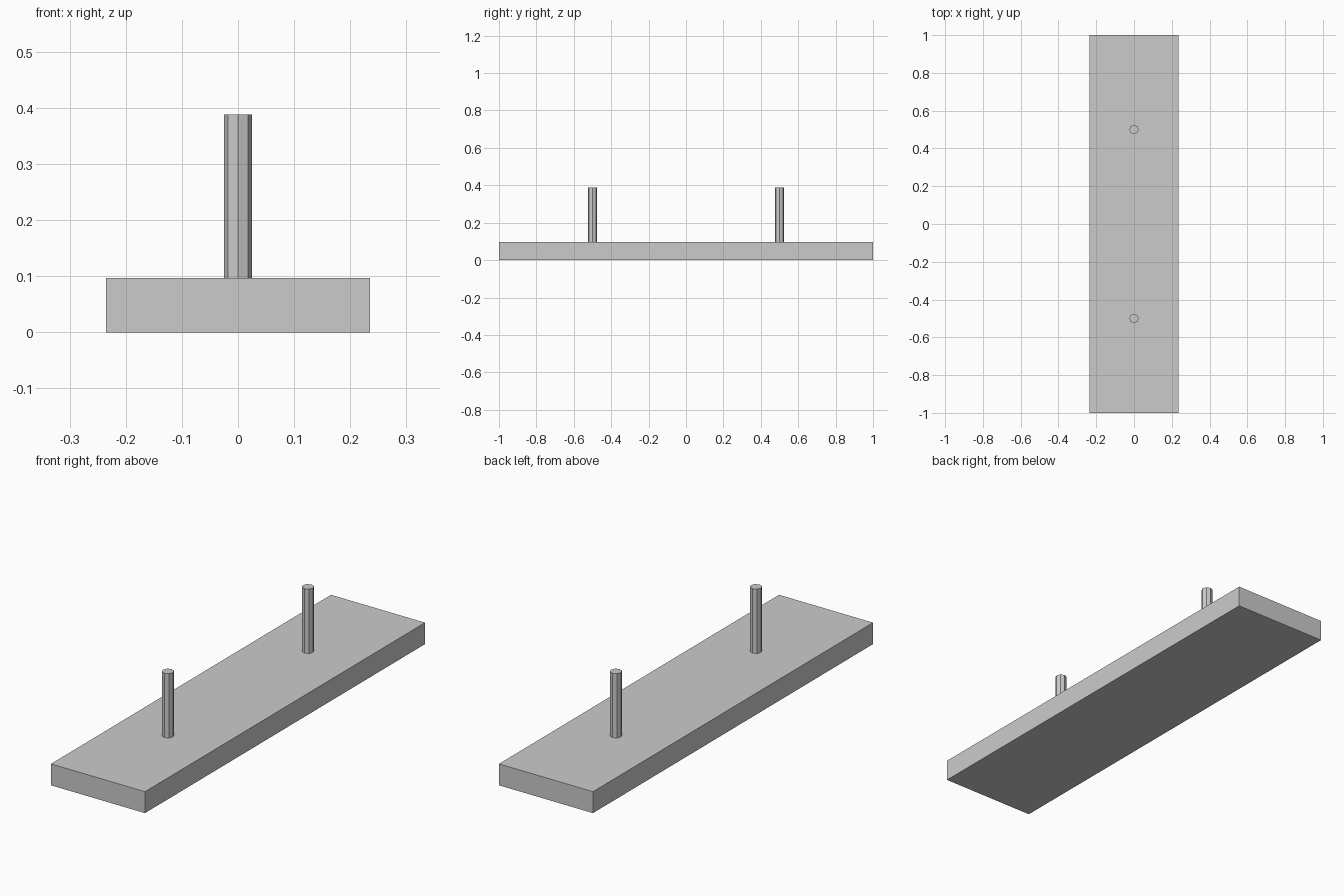
import bpy
import math

if "Cube" in bpy.data.objects:
    bpy.data.objects.remove(bpy.data.objects["Cube"])

BOARD_W, BOARD_L, BOARD_H = 0.47, 2.0, 0.097
PEG_R, PEG_TOP, PEG_SIDES = 0.025, 0.388, 8


def add_peg(name, y):
    # Low-poly peg standing on the board, one corner facing the front
    height = PEG_TOP - BOARD_H
    bpy.ops.mesh.primitive_cylinder_add(
        vertices=PEG_SIDES, radius=PEG_R, depth=height,
        location=(0, y, BOARD_H + height / 2))
    bpy.context.object.name = name


# Flat base board
bpy.ops.mesh.primitive_cube_add(size=1, location=(0, 0, BOARD_H / 2))
board = bpy.context.object
board.name = "base_board"
board.scale = (BOARD_W, BOARD_L, BOARD_H)
bpy.ops.object.transform_apply(location=False, rotation=False, scale=True)

# Two upright pegs
add_peg("front_peg", -0.5)
add_peg("back_peg", 0.5)
